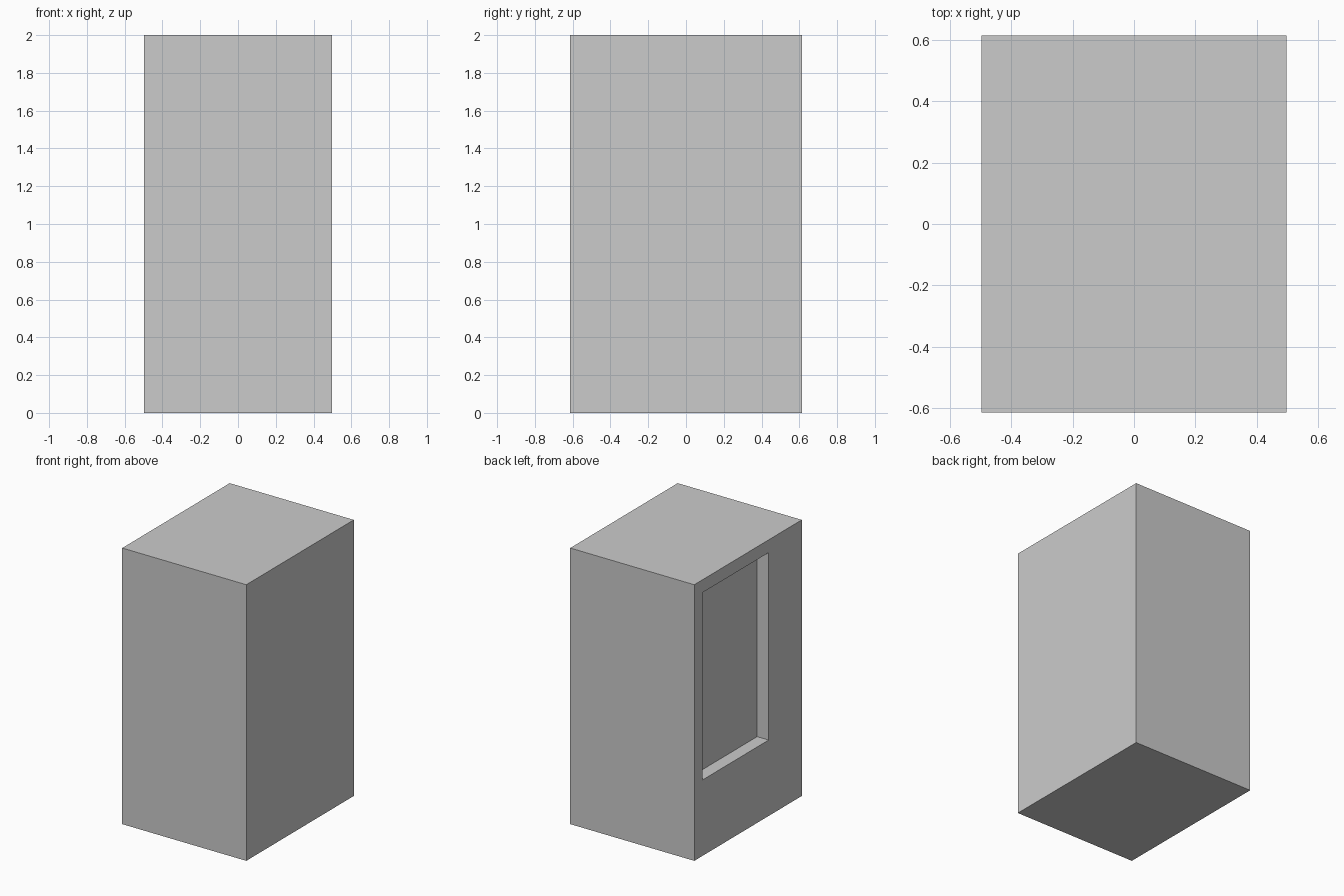
import bpy

if "Cube" in bpy.data.objects:
    bpy.data.objects.remove(bpy.data.objects["Cube"])


def box(name, lo, hi):
    """Axis-aligned box between two corners."""
    centre = [(a + b) / 2 for a, b in zip(lo, hi)]
    bpy.ops.mesh.primitive_cube_add(size=1, location=centre)
    obj = bpy.context.object
    obj.name = name
    obj.scale = [b - a for a, b in zip(lo, hi)]
    bpy.ops.object.transform_apply(location=True, rotation=False, scale=True)
    return obj


HALF_X, HALF_Y, HEIGHT = 0.497, 0.615, 2.0
DEPTH = 0.092

# Cutter for the recessed window on the left side
cutter = box("recess_cutter",
             (-HALF_X - 0.1, -0.236, 0.55),
             (-HALF_X + DEPTH, 0.523, 1.907))
cutter.hide_render = True
cutter.hide_viewport = False
cutter.display_type = 'WIRE'

# Cabinet body with the recess cut out
body = box("cabinet_body", (-HALF_X, -HALF_Y, 0), (HALF_X, HALF_Y, HEIGHT))
cut = body.modifiers.new("recess", 'BOOLEAN')
cut.operation = 'DIFFERENCE'
cut.solver = 'EXACT'
cut.object = cutter
bpy.ops.object.modifier_apply(modifier=cut.name)
bpy.data.objects.remove(cutter, do_unlink=True)
